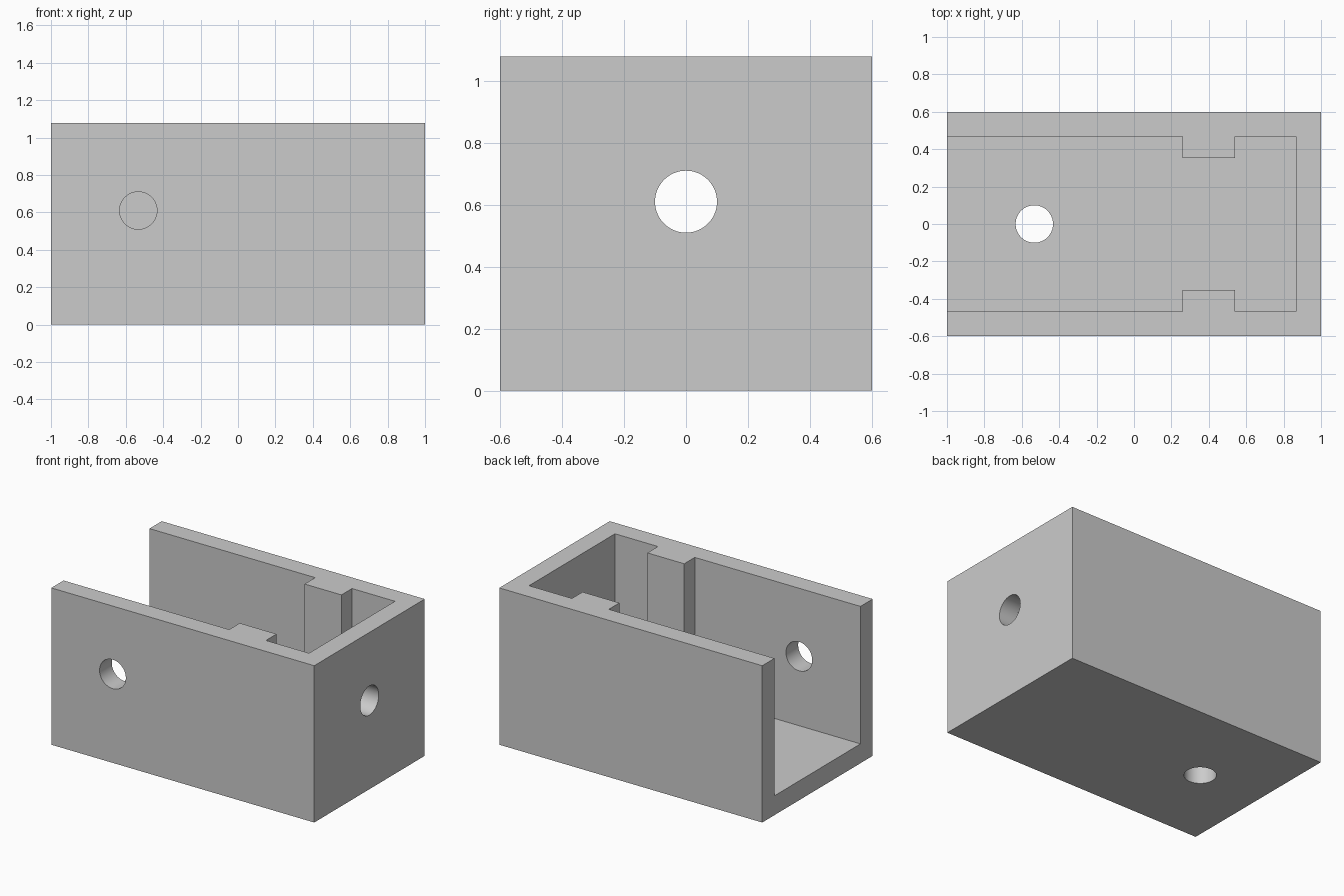
import bpy
import bmesh
import math
from mathutils import Matrix, Vector

cube = bpy.data.objects.get("Cube")
if cube:
    bpy.data.objects.remove(cube, do_unlink=True)

LENGTH, WIDTH, HEIGHT = 2.0, 1.2, 1.078
WALL = 0.133
HOLE_RADIUS = 0.1
HOLE_X, HOLE_Z = -0.533, 0.61
RIB_START, RIB_END, RIB_DEPTH = 0.26, 0.54, 0.115

grey = bpy.data.materials.new("light_grey")
grey.use_nodes = True
grey.diffuse_color = (0.6, 0.6, 0.6, 1)
grey.node_tree.nodes["Principled BSDF"].inputs["Base Color"].default_value = (0.6, 0.6, 0.6, 1)


def finish(name, bm):
    bmesh.ops.recalc_face_normals(bm, faces=bm.faces)
    mesh = bpy.data.meshes.new(name)
    bm.to_mesh(mesh)
    bm.free()
    mesh.materials.append(grey)
    obj = bpy.data.objects.new(name, mesh)
    bpy.context.collection.objects.link(obj)
    return obj


def prism(name, outline, bottom, top):
    bm = bmesh.new()
    face = bm.faces.new([bm.verts.new((x, y, bottom)) for x, y in outline])
    up = bmesh.ops.extrude_face_region(bm, geom=[face])
    verts = [v for v in up["geom"] if isinstance(v, bmesh.types.BMVert)]
    bmesh.ops.translate(bm, verts=verts, vec=(0, 0, top - bottom))
    return finish(name, bm)


def drill(name, location, axis):
    bm = bmesh.new()
    turn = Vector(axis).to_track_quat("Z", "Y").to_matrix().to_4x4()
    bmesh.ops.create_cone(bm, cap_ends=True, segments=64, radius1=HOLE_RADIUS,
                          radius2=HOLE_RADIUS, depth=WALL * 3,
                          matrix=Matrix.Translation(location) @ turn)
    return finish(name, bm)


# Solid outer block
x, y = LENGTH / 2, WIDTH / 2
housing = prism("housing", [(-x, -y), (x, -y), (x, y), (-x, y)], 0, HEIGHT)

# Cavity open at the top and one end, notched around the two ribs
inner, rib, end = y - WALL, y - WALL - RIB_DEPTH, x - WALL
half = [(-x - 0.2, inner), (RIB_START, inner), (RIB_START, rib),
        (RIB_END, rib), (RIB_END, inner), (end, inner)]
outline = half + [(px, -py) for px, py in reversed(half)]
cutters = [prism("cavity_cutter", outline, WALL, HEIGHT + 0.2)]

# Round holes in the front wall, end wall and floor
cutters += [
    drill("front_hole_cutter", (HOLE_X, -y + WALL / 2, HOLE_Z), (0, 1, 0)),
    drill("end_hole_cutter", (x - WALL / 2, 0, HOLE_Z), (1, 0, 0)),
    drill("floor_hole_cutter", (HOLE_X, 0, WALL / 2), (0, 0, 1)),
]

bpy.ops.object.select_all(action="DESELECT")
housing.select_set(True)
bpy.context.view_layer.objects.active = housing
for cutter in cutters:
    cutter.hide_render = True
    cut = housing.modifiers.new(cutter.name, "BOOLEAN")
    cut.operation = "DIFFERENCE"
    cut.solver = "EXACT"
    cut.object = cutter
    bpy.ops.object.modifier_apply(modifier=cut.name)
    bpy.data.objects.remove(cutter, do_unlink=True)

bpy.ops.object.shade_smooth_by_angle(angle=math.radians(30))
